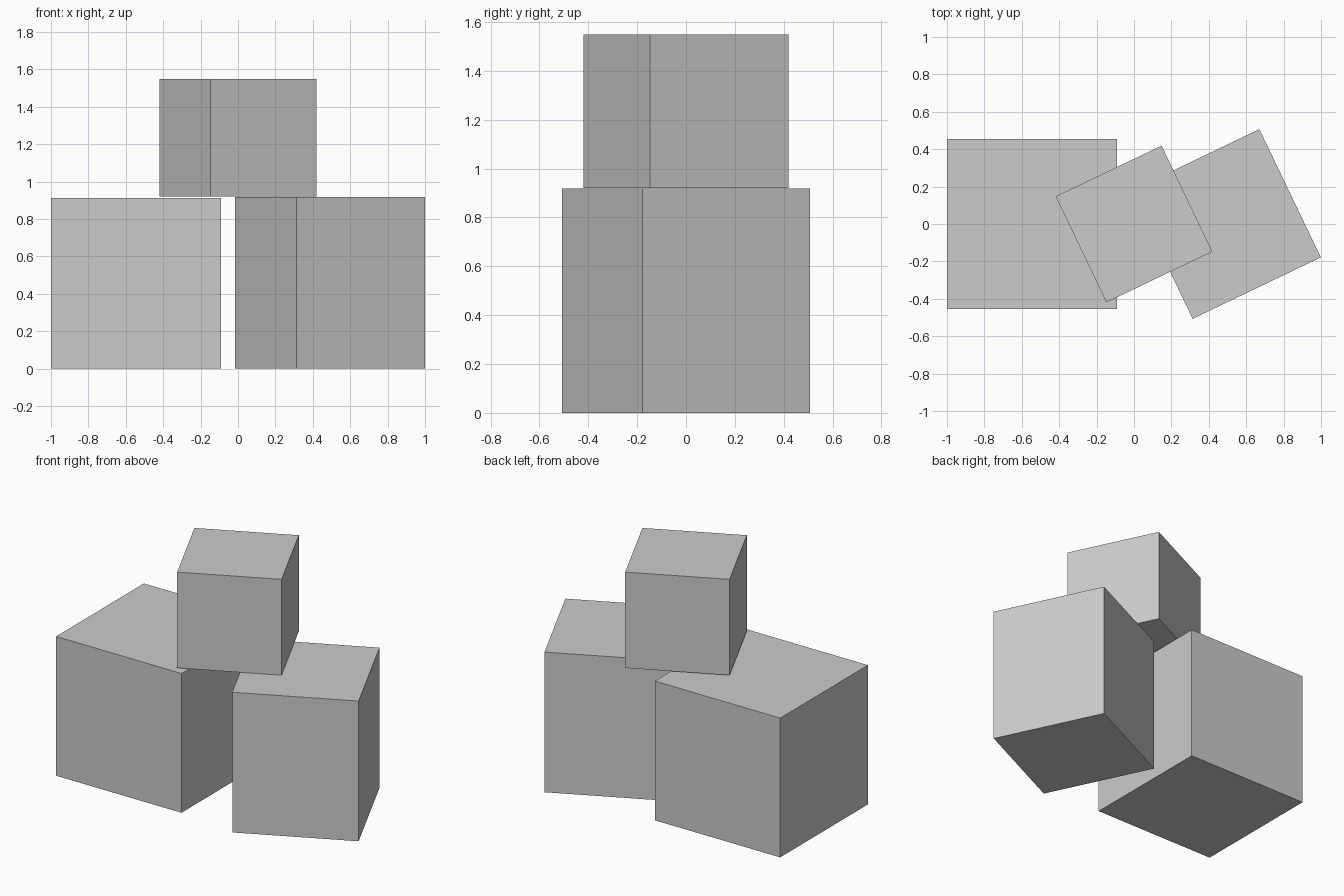
import bpy
import math

default = bpy.data.objects.get("Cube")
if default:
    bpy.data.objects.remove(default, do_unlink=True)

# One plain grey for every block
GREY = (0.6, 0.6, 0.6, 1.0)
grey = bpy.data.materials.new("plain_grey")
grey.use_nodes = True
grey.diffuse_color = GREY
grey.node_tree.nodes["Principled BSDF"].inputs["Base Color"].default_value = GREY


def block(name, x, y, bottom, width, height, turn=0.0):
    """Square block standing at the given height, turned about z in degrees."""
    bpy.ops.mesh.primitive_cube_add(size=1, location=(x, y, bottom + height / 2),
                                    rotation=(0, 0, math.radians(turn)))
    obj = bpy.context.object
    obj.name = name
    obj.scale = (width, width, height)
    bpy.ops.object.transform_apply(location=False, rotation=False, scale=True)
    obj.data.materials.append(grey)
    return obj


# Two lower blocks side by side, with a smaller one bridging them
block("lower_right_block", -0.546, 0.0, 0.0, 0.908, 0.912)
block("lower_left_block", 0.492, 0.0, 0.0, 0.76, 0.918, 25.6)
block("upper_block", 0.0, 0.0, 0.92, 0.628, 0.628, 25.6)
